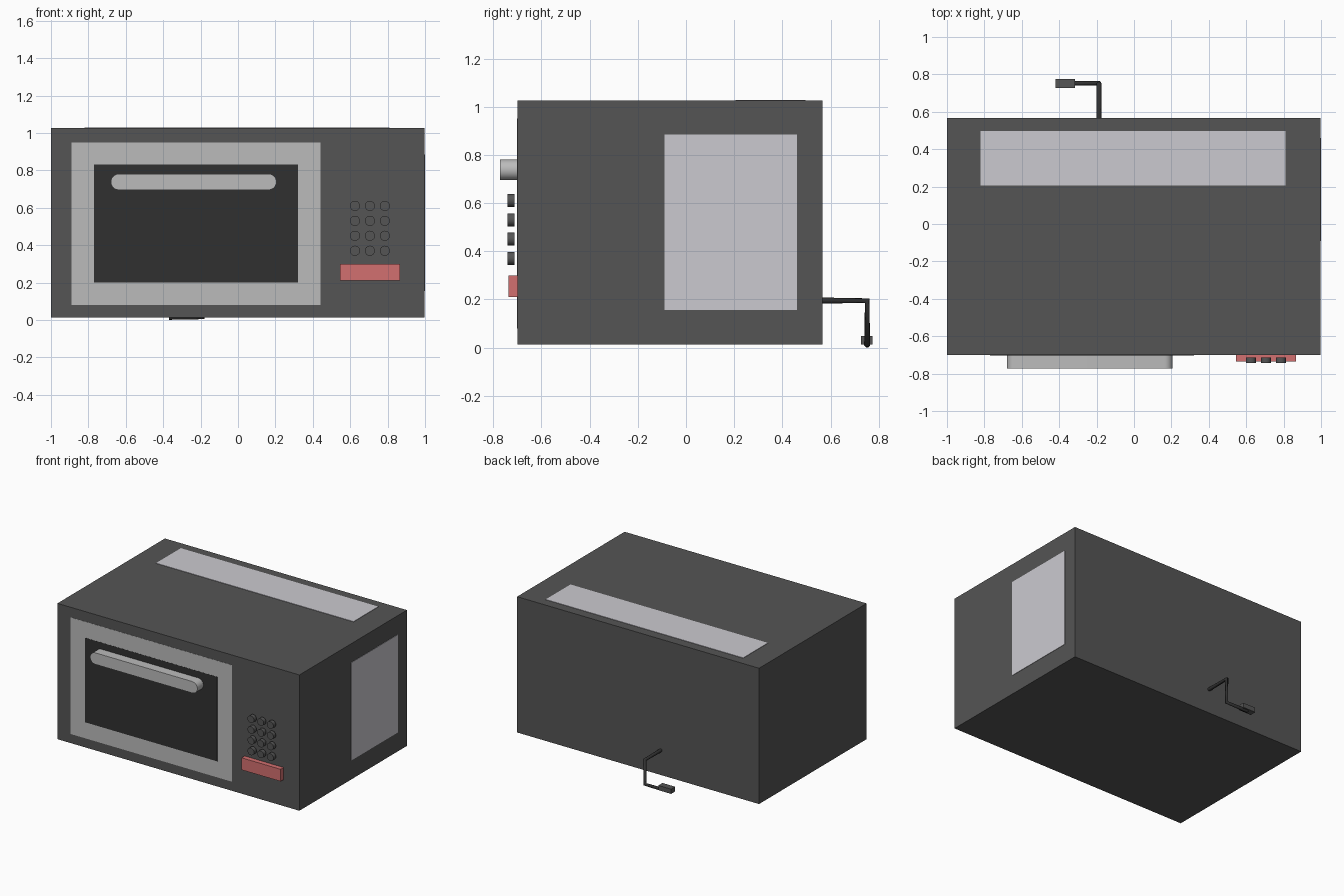
import bpy, bmesh, math

if "Cube" in bpy.data.objects:
    bpy.data.objects.remove(bpy.data.objects["Cube"])


def material(name, rgb):
    m = bpy.data.materials.new(name)
    m.diffuse_color = (*rgb, 1)
    m.use_nodes = True
    m.node_tree.nodes["Principled BSDF"].inputs["Base Color"].default_value = m.diffuse_color
    return m


DARK = material("dark_grey", (0.09, 0.09, 0.09))
BLACK = material("black", (0.03, 0.03, 0.03))
METAL = material("light_grey", (0.5, 0.5, 0.5))
VENT = material("vent_grey", (0.6, 0.59, 0.63))
RED = material("red", (0.65, 0.16, 0.16))


def finish(name, bm, mat):
    bmesh.ops.recalc_face_normals(bm, faces=bm.faces)
    me = bpy.data.meshes.new(name)
    bm.to_mesh(me)
    bm.free()
    ob = bpy.data.objects.new(name, me)
    bpy.context.collection.objects.link(ob)
    me.materials.append(mat)
    return ob


def smooth(ob):
    bpy.ops.object.select_all(action='DESELECT')
    ob.select_set(True)
    bpy.context.view_layer.objects.active = ob
    bpy.ops.object.shade_smooth_by_angle(angle=math.radians(40))


def box(name, x, y, z, mat):
    bm = bmesh.new()
    bmesh.ops.create_cube(bm, size=1)
    for v in bm.verts:
        v.co = [a[0] if c < 0 else a[1] for c, a in zip(v.co, (x, y, z))]
    return finish(name, bm, mat)


def prism(name, outline, y0, y1, mat):
    """Extrude an x-z outline along y."""
    bm = bmesh.new()
    face = bm.faces.new([bm.verts.new((x, y0, z)) for x, z in outline])
    ext = bmesh.ops.extrude_face_region(bm, geom=[face])
    for v in ext["geom"]:
        if isinstance(v, bmesh.types.BMVert):
            v.co.y = y1
    ob = finish(name, bm, mat)
    smooth(ob)
    return ob


def arc(cx, cz, r, start, end, n):
    return [(cx + r * math.cos(start + (end - start) * i / n),
             cz + r * math.sin(start + (end - start) * i / n)) for i in range(n + 1)]


# Oven housing
box("body", (-1, 0.997), (-0.70, 0.567), (0.012, 1.025), DARK)

# Door panel and window, nearly flush with the front
box("door_panel", (-0.89, 0.44), (-0.701, -0.69), (0.08, 0.95), METAL)
box("door_window", (-0.77, 0.32), (-0.702, -0.69), (0.20, 0.83), BLACK)

# Vent panels on the top and right side
box("top_vent", (-0.82, 0.81), (0.205, 0.497), (1.0, 1.028), VENT)
box("side_vent", (0.98, 1.0), (-0.09, 0.46), (0.155, 0.885), VENT)

# Door handle with round ends
h = math.pi / 2
prism("door_handle", arc(0.163, 0.738, 0.043, -h, h, 12) + arc(-0.637, 0.738, 0.043, h, 3 * h, 12),
      -0.773, -0.70, METAL)

# Keypad, three columns by four rows
for row in range(4):
    for col in range(3):
        prism(f"keypad_button_{row}_{col}",
              arc(0.625 + 0.08 * col, 0.37 + 0.08 * row, 0.027, 0, 2 * math.pi, 24)[:-1],
              -0.742, -0.713, DARK)

# Red open button
box("open_button", (0.545, 0.867), (-0.736, -0.70), (0.21, 0.30), RED)

# Power cord and plug
curve = bpy.data.curves.new("power_cord", 'CURVE')
curve.dimensions = '3D'
curve.bevel_depth = 0.013
curve.bevel_resolution = 2
curve.use_fill_caps = True
path = [(-0.187, 0.55, 0.195), (-0.187, 0.752, 0.195), (-0.187, 0.752, 0.013), (-0.37, 0.752, 0.013)]
spline = curve.splines.new('POLY')
spline.points.add(len(path) - 1)
for p, co in zip(spline.points, path):
    p.co = (*co, 1)
curve.materials.append(BLACK)
bpy.context.collection.objects.link(bpy.data.objects.new("power_cord", curve))
box("power_plug", (-0.42, -0.315), (0.727, 0.775), (0.012, 0.047), DARK)
